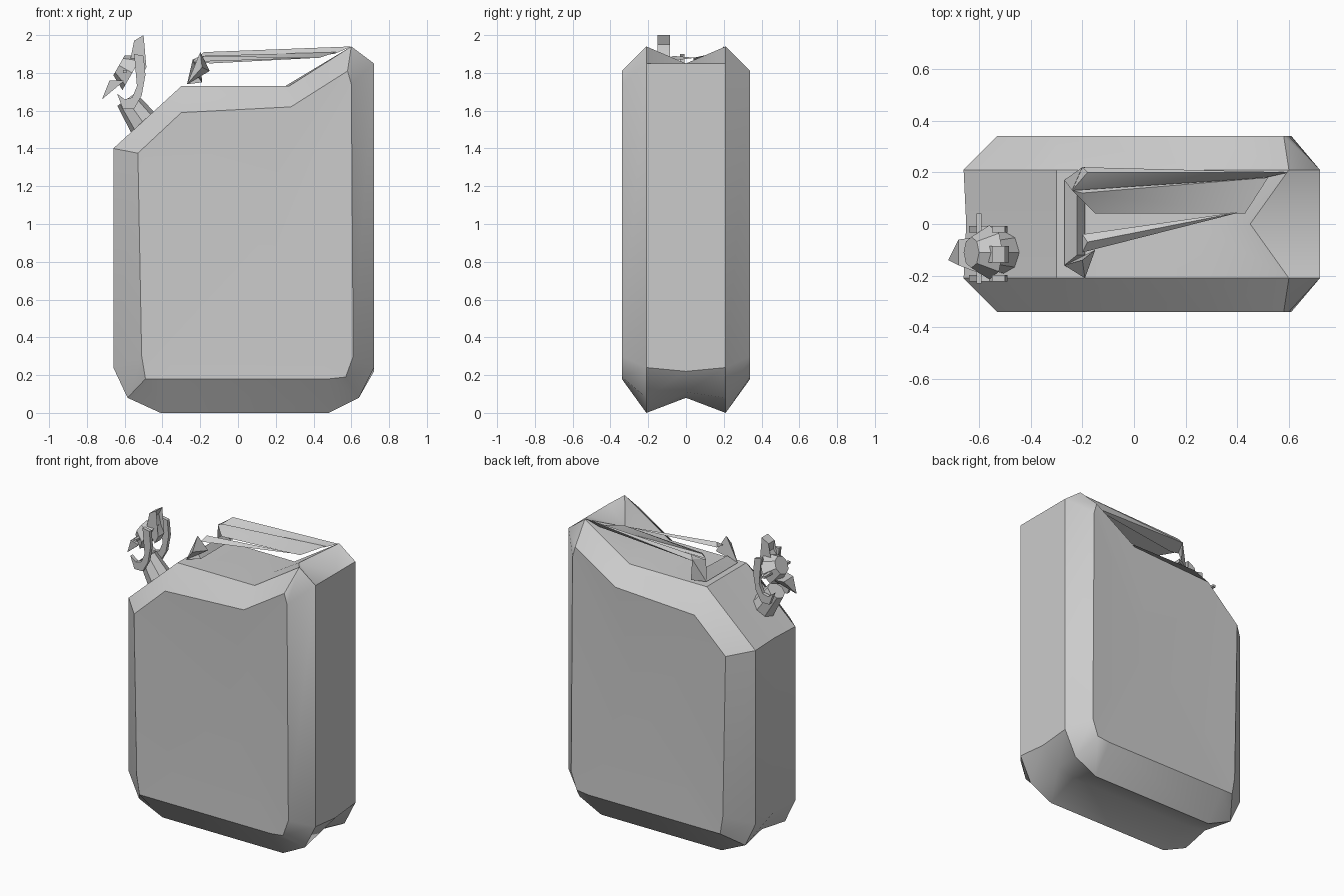
import bpy, bmesh, math
from mathutils import Vector, Matrix

if "Cube" in bpy.data.objects:
    bpy.data.objects.remove(bpy.data.objects["Cube"])


def finish(name, bm, angle=35):
    bmesh.ops.recalc_face_normals(bm, faces=bm.faces)
    me = bpy.data.meshes.new(name)
    bm.to_mesh(me)
    bm.free()
    ob = bpy.data.objects.new(name, me)
    bpy.context.collection.objects.link(ob)
    bpy.ops.object.select_all(action='DESELECT')
    ob.select_set(True)
    bpy.context.view_layer.objects.active = ob
    bpy.ops.object.shade_smooth_by_angle(angle=math.radians(angle))
    return ob


def hull(name, pts):
    bm = bmesh.new()
    for p in pts:
        bm.verts.new(p)
    bmesh.ops.convex_hull(bm, input=bm.verts[:])
    return finish(name, bm)


def plate(name, profile, y0, y1):
    bm = bmesh.new()
    a = [bm.verts.new((x, y0, z)) for x, z in profile]
    b = [bm.verts.new((x, y1, z)) for x, z in profile]
    caps = [bm.faces.new(a), bm.faces.new(b)]
    for i in range(len(a)):
        j = (i + 1) % len(a)
        bm.faces.new((a[i], a[j], b[j], b[i]))
    bmesh.ops.triangulate(bm, faces=caps)
    return finish(name, bm)


def tube(name, p0, p1, r0, r1, sides):
    p0, p1 = Vector(p0), Vector(p1)
    d = p1 - p0
    m = Matrix.Translation((p0 + p1) / 2) @ d.to_track_quat('Z', 'Y').to_matrix().to_4x4()
    bm = bmesh.new()
    bmesh.ops.create_cone(bm, cap_ends=True, segments=sides, radius1=r0,
                          radius2=r1, depth=d.length, matrix=m)
    return finish(name, bm)


# Can body: side panel, ridge and centre groove outlines lofted across y
panel = [(-.41, .18), (.48, .18), (.57, .19), (.61, .3), (.6, 1.74), (.58, 1.81),
         (.28, 1.62), (-.3, 1.59), (-.53, 1.375), (-.51, .3), (-.49, .18)]
ridge = [(-.41, 0), (.48, 0), (.64, .08), (.72, .24), (.72, 1.85), (.6, 1.94),
         (.27, 1.73), (-.3, 1.73), (-.66, 1.4), (-.66, .24), (-.585, .08)]
groove = [(-.41, .08), (.48, .08), (.6, .11), (.72, .22), (.72, 1.85), (.45, 1.85),
          (.25, 1.73), (-.3, 1.73), (-.65, 1.4), (-.65, .24), (-.56, .1)]
bm = bmesh.new()
rings = [[bm.verts.new((x, y, z)) for x, z in prof] for y, prof in
         ((-.34, panel), (-.21, ridge), (0, groove), (.21, ridge), (.34, panel))]
n = len(panel)
for a, b in zip(rings, rings[1:]):
    for i in range(n):
        j = (i + 1) % n
        bm.faces.new((a[i], a[j], b[j], b[i]))
for ring, y in ((rings[0], -.325), (rings[-1], .325)):
    c = bm.verts.new((.15, y, .95))
    for i in range(n):
        bm.faces.new((ring[i], ring[(i + 1) % n], c))
finish("can_body", bm)

# Carrying handle: tapered bars and their left supports
hull("handle_back_bar", [(-.2, .22, 1.88), (-.18, .2, 1.91), (-.24, .13, 1.86),
                         (-.18, .13, 1.85), (.6, .2, 1.94), (.51, .18, 1.9)])
hull("handle_middle_bar", [(-.24, .13, 1.87), (-.15, .04, 1.85), (-.2, .12, 1.89),
                           (.43, .04, 1.88), (.52, .18, 1.91)])
hull("handle_front_bar", [(-.2, -.04, 1.87), (-.2, -.11, 1.86), (-.18, -.07, 1.89),
                          (.43, .05, 1.88)])
hull("handle_cross_bar", [(-.27, .17, 1.74), (-.27, -.16, 1.74), (-.19, .2, 1.75),
                          (-.19, -.12, 1.75), (-.22, .17, 1.8), (-.22, -.12, 1.79)])
hull("handle_front_support", [(-.27, -.16, 1.74), (-.19, -.21, 1.83), (-.15, -.1, 1.81),
                              (-.2, -.14, 1.91)])
hull("handle_back_support", [(-.27, .17, 1.74), (-.19, .22, 1.75), (-.2, .22, 1.89),
                             (-.24, .13, 1.87)])

# Pouring neck on the sloped shoulder
tube("pouring_neck", (-.49, -.11, 1.52), (-.59, -.11, 1.66), .085, .06, 8)

# Hinged cap, tilted along the shoulder
tube("cap_dome", (-.56, -.11, 1.80), (-.63, -.11, 1.84), .105, .06, 8)
hull("cap_front_tongue", [(-.72, -.14, 1.66), (-.60, -.19, 1.76), (-.60, -.05, 1.76),
                          (-.68, -.16, 1.76), (-.68, -.06, 1.76)])

# Curved clasp arms either side of the cap
arm = [(-.55, 1.9), (-.5, 1.89), (-.49, 1.79), (-.51, 1.68), (-.55, 1.61), (-.61, 1.61),
       (-.64, 1.69), (-.6, 1.66), (-.56, 1.67), (-.535, 1.73), (-.53, 1.82)]
for side, y in (("front", -.21), ("back", -.02)):
    plate("clasp_arm_" + side, arm, y - .012, y + .012)
hull("clasp_pin", [(x, y, z) for x in (-.61, -.59) for y in (-.23, .04)
                   for z in (1.80, 1.815)])

# Upright release lever
plate("clasp_lever", [(-.57, 1.87), (-.54, 1.91), (-.55, 1.97), (-.5, 2.0), (-.525, 1.95),
                      (-.51, 1.88), (-.485, 1.83), (-.51, 1.78)], -.15, -.085)
